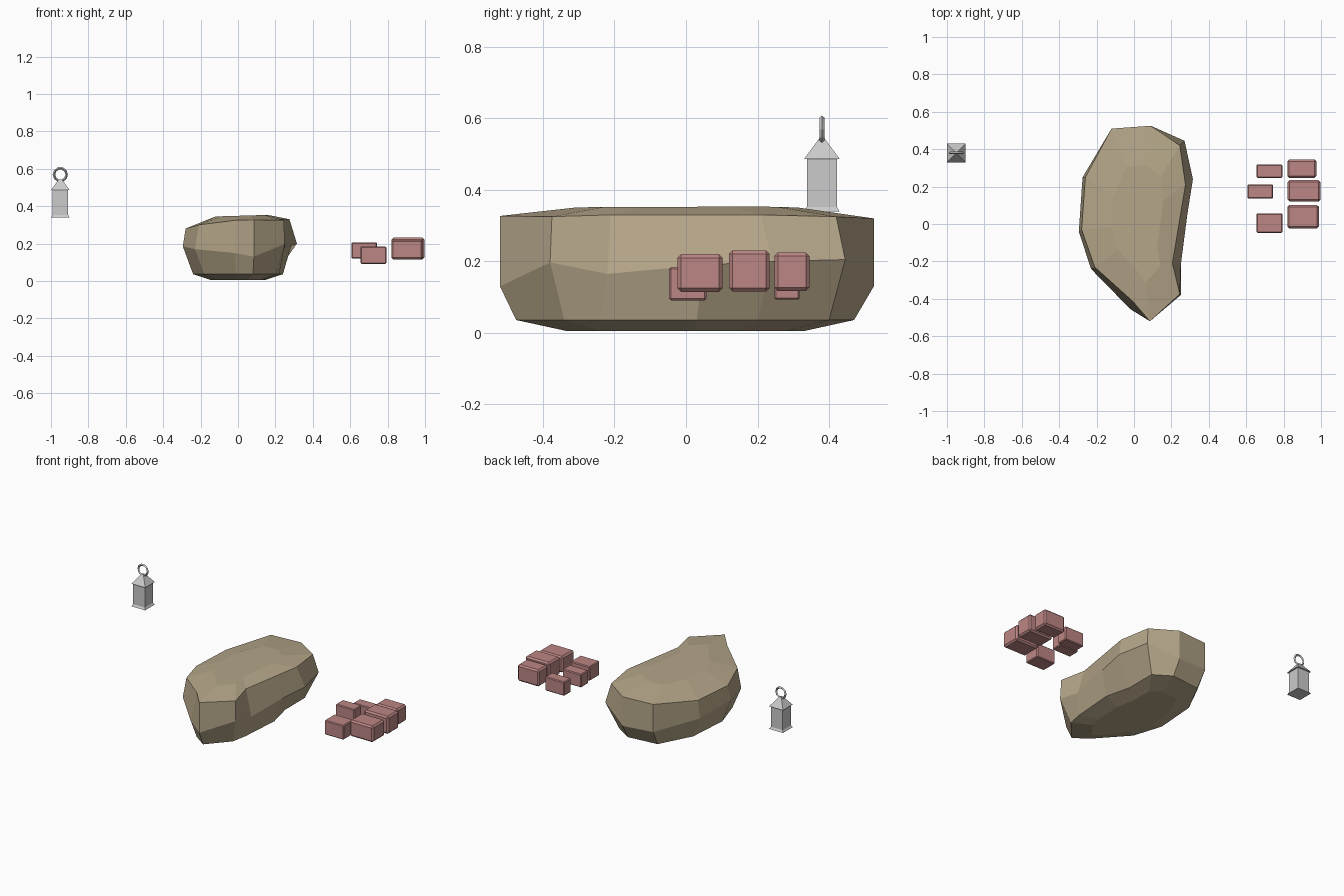
import bpy, bmesh
from math import pi

if "Cube" in bpy.data.objects:
    bpy.data.objects.remove(bpy.data.objects["Cube"])


def material(name, rgb):
    m = bpy.data.materials.new(name)
    m.diffuse_color = (*rgb, 1)
    m.use_nodes = True
    m.node_tree.nodes["Principled BSDF"].inputs["Base Color"].default_value = m.diffuse_color
    return m


def finish(name, bm, mat=None):
    bmesh.ops.recalc_face_normals(bm, faces=bm.faces[:])
    me = bpy.data.meshes.new(name)
    bm.to_mesh(me)
    bm.free()
    ob = bpy.data.objects.new(name, me)
    bpy.context.collection.objects.link(ob)
    if mat:
        me.materials.append(mat)
    return ob


def loft(name, rings, mat=None):
    bm = bmesh.new()
    loops = [[bm.verts.new(p) for p in r] for r in rings]
    n = len(loops[0])
    for a, b in zip(loops, loops[1:]):
        for i in range(n):
            bm.faces.new((a[i], a[(i + 1) % n], b[(i + 1) % n], b[i]))
    bm.faces.new(loops[0])
    bm.faces.new(loops[-1])
    return finish(name, bm, mat)


stone = material("stone", (0.46, 0.38, 0.25))
red = material("dusty_red", (0.50, 0.24, 0.23))

# Boulder: upper rim (x, y, z), widest ring (x, y, z), lower rim (x, y)
outline = [
    (-.12, .51, .32, -.12, .51, .14, -.11, .45),
    (.09, .525, .32, .09, .525, .13, .09, .47),
    (.245, .42, .325, .27, .445, .205, .20, .40),
    (.275, .21, .33, .315, .24, .20, .20, .20),
    (.24, 0, .33, .285, .05, .19, .24, .03),
    (.205, -.21, .33, .25, -.22, .165, .22, -.24),
    (.245, -.375, .325, .25, -.38, .197, .20, -.34),
    (.085, -.52, .327, .085, -.52, .13, .08, -.475),
    (-.01, -.41, .325, -.02, -.455, .15, -.01, -.41),
    (-.21, -.23, .30, -.23, -.24, .17, -.18, -.22),
    (-.28, -.03, .28, -.295, -.04, .185, -.24, -.03),
    (-.26, .25, .285, -.275, .25, .17, -.22, .24),
]
low = [(r[6], r[7], .036) for r in outline]
top = [r[:3] for r in outline]
loft("boulder", [
    [(x * .6, y * .7, .005) for x, y, z in low],
    low,
    [r[3:6] for r in outline],
    top,
    [(x * .5 + .02, y * .6, .349 + .015 * x) for x, y, z in top],
], stone)


# Small chamfered blocks
def block(name, x0, x1, y0, y1, z0, z1, chamfer):
    bm = bmesh.new()
    bmesh.ops.create_cube(bm, size=1)
    for v in bm.verts:
        v.co = ((x0 + x1) / 2 + v.co.x * (x1 - x0),
                (y0 + y1) / 2 + v.co.y * (y1 - y0),
                (z0 + z1) / 2 + v.co.z * (z1 - z0))
    ob = finish(name, bm, red)
    mod = ob.modifiers.new("chamfer", "BEVEL")
    mod.width = chamfer
    mod.segments = 1


block("large_block_back", .82, .975, .247, .345, .117, .225, .01)
block("large_block_middle", .822, .997, .12, .234, .116, .231, .01)
block("large_block_front", .82, .988, -.024, .102, .115, .22, .01)
block("small_block_back", .655, .793, .247, .318, .093, .184, .005)
block("small_block_middle", .607, .743, .136, .212, .12, .206, .005)
block("small_block_front", .655, .793, -.047, .057, .091, .184, .005)


# Lantern: square rings by (half width, height)
LX, LY = -.95, .38


def square_stack(name, levels):
    loft(name, [[(LX + sx * h, LY + sy * h, z) for sx, sy in
                 ((-1, -1), (1, -1), (1, 1), (-1, 1))] for h, z in levels])


square_stack("lantern_base", [(.05, .339), (.042, .352)])
square_stack("lantern_body", [(.042, .352), (.042, .486)])
square_stack("lantern_roof", [(.05, .486), (.008, .543)])
bpy.ops.mesh.primitive_torus_add(
    major_segments=10, minor_segments=4, major_radius=.034, minor_radius=.007,
    location=(LX, LY, .569), rotation=(pi / 2, 0, 0))
bpy.context.object.name = "lantern_ring"
